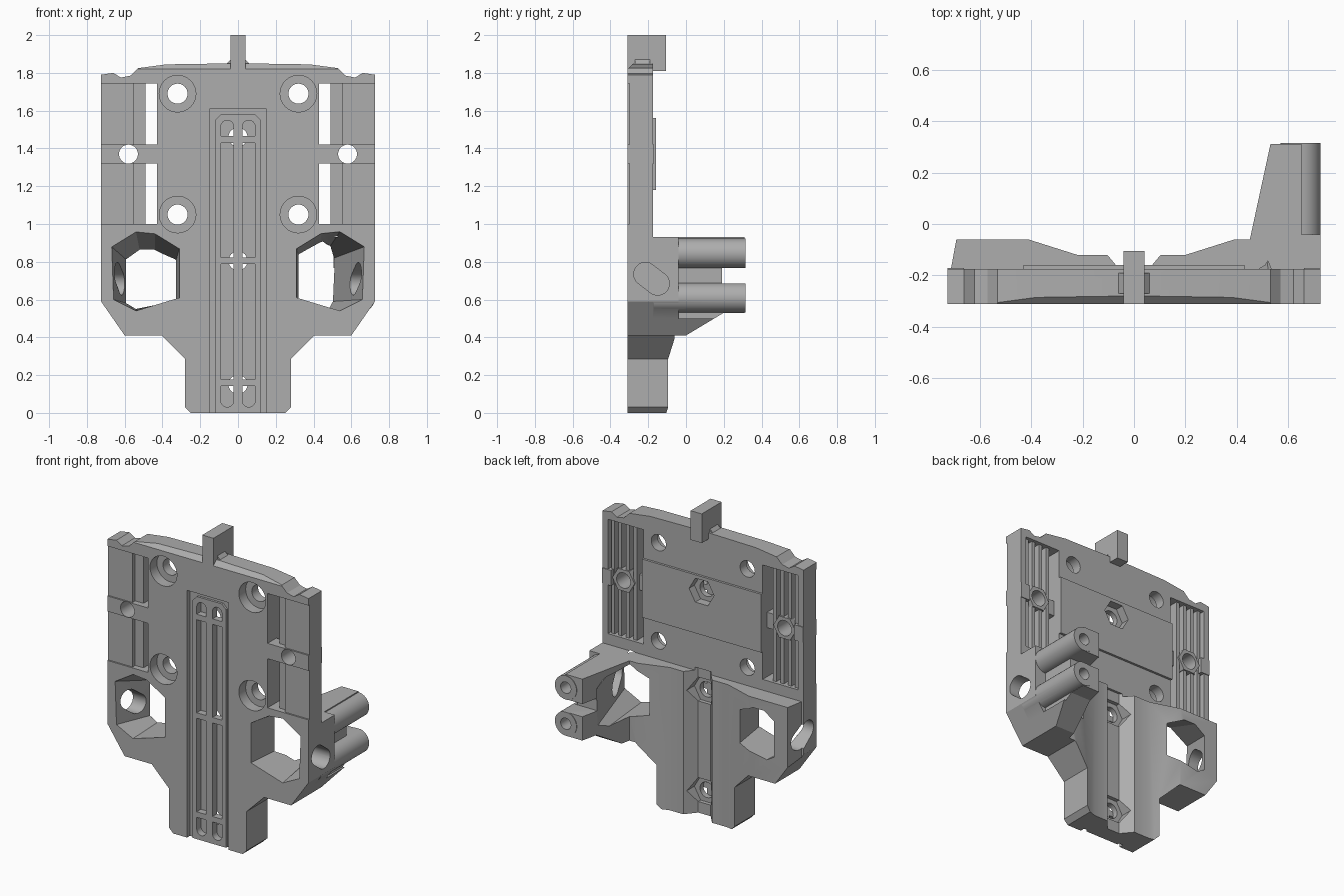
import bpy, bmesh, math
from mathutils import Vector

cube = bpy.data.objects.get("Cube")
if cube:
    bpy.data.objects.remove(cube, do_unlink=True)

grey = bpy.data.materials.new("plain grey")
grey.use_nodes = True
colour = (0.42, 0.42, 0.42, 1)
grey.diffuse_color = colour
grey.node_tree.nodes["Principled BSDF"].inputs["Base Color"].default_value = colour

PLACE = {"x": lambda p, d: (d, p[0], p[1]),
         "y": lambda p, d: (p[0], d, p[1]),
         "z": lambda p, d: (p[0], p[1], d)}


def loft(name, first, last, axis, a, b):
    """Solid between two outlines with equal point counts."""
    bm = bmesh.new()
    lo = [bm.verts.new(PLACE[axis](p, a)) for p in first]
    hi = [bm.verts.new(PLACE[axis](p, b)) for p in last]
    n = len(lo)
    bm.faces.new(lo)
    bm.faces.new(hi[::-1])
    for i in range(n):
        j = (i + 1) % n
        bm.faces.new((lo[i], hi[i], hi[j], lo[j]))
    bmesh.ops.recalc_face_normals(bm, faces=bm.faces)
    mesh = bpy.data.meshes.new(name)
    bm.to_mesh(mesh)
    bm.free()
    mesh.materials.append(grey)
    obj = bpy.data.objects.new(name, mesh)
    bpy.context.scene.collection.objects.link(obj)
    return obj


def prism(name, pts, axis, a, b):
    return loft(name, pts, pts, axis, a, b)


def box(name, x0, x1, y0, y1, z0, z1):
    return prism(name, [(x0, y0), (x1, y0), (x1, y1), (x0, y1)], "z", z0, z1)


def ring(cx, cy, r, n=32, turn=0.0):
    return [(cx + r * math.cos(turn + math.tau * i / n),
             cy + r * math.sin(turn + math.tau * i / n)) for i in range(n)]


def obround(p, q, r, n=12):
    p, q = Vector(p), Vector(q)
    d = q - p
    ang = math.atan2(d.y, d.x)
    pts = []
    for c, start in ((q, ang - math.pi / 2), (p, ang + math.pi / 2)):
        for i in range(n + 1):
            t = start + math.pi * i / n
            pts.append((c.x + r * math.cos(t), c.y + r * math.sin(t)))
    return pts


def combine(body, tool, how):
    mod = body.modifiers.new("join", "BOOLEAN")
    mod.operation, mod.solver, mod.object = how, "EXACT", tool
    bpy.context.view_layer.update()
    graph = bpy.context.evaluated_depsgraph_get()
    mesh = bpy.data.meshes.new_from_object(body.evaluated_get(graph))
    body.modifiers.clear()
    body.data = mesh
    bpy.data.objects.remove(tool, do_unlink=True)


def add(tool):
    combine(body, tool, "UNION")


def cut(tool):
    combine(body, tool, "DIFFERENCE")


def flip(pts, s):
    return [(s * x, z) for x, z in pts]


FRONT, BACK, SIDE = -0.31, -0.175, 0.725

# Main plate
low = [(0.25, 0), (0.28, 0.03), (0.28, 0.285), (0.405, 0.41), (0.6, 0.41), (SIDE, 0.59)]
crown = [(SIDE, 1.79), (0.66, 1.8), (0.62, 1.775), (0.57, 1.785), (0.53, 1.825),
         (0.38, 1.845), (0.06, 1.85)]
half = low + crown
body = prism("mounting_bracket", half + flip(half, -1)[::-1], "y", FRONT, BACK)
cut(prism("crown_chamfer", [(-0.32, 1.81), (-0.27, 1.86), (-0.32, 1.86)], "x", -0.53, 0.53))

# Thick lower cheeks and the long arm on the left side
lower = low + [(SIDE, 0.93)]
cheeks = prism("cheeks", lower + flip(lower, -1)[::-1], "y", FRONT, 0.4)
plan = [(-SIDE, FRONT), (-SIDE, -0.25), (-0.69, -0.06), (-0.41, -0.06), (-0.22, -0.12),
        (0.2, -0.12), (0.39, -0.06), (0.45, -0.06), (0.53, 0.31), (SIDE, 0.31), (SIDE, FRONT)]
combine(cheeks, prism("cheek_plan", plan, "z", -0.1, 1.1), "INTERSECT")
slope = [(0, 0.3), (0, 0.41), (0.2, 0.53), (0.5, 0.53), (0.5, 0.3)]
combine(cheeks, prism("arm_underside", slope, "x", 0, 1), "DIFFERENCE")
add(cheeks)
cut(box("arm_outer_relief", 0.65, 0.8, -0.04, 0.4, 0.5, 1))
for z in (0.845, 0.61):
    add(prism("arm_tube", ring(0.647, z, 0.078), "y", -0.17, 0.314))

# Angled window in each cheek, with an oval slot through its outer wall
rim = [(0.67, 0.88), (0.54, 0.96), (0.44, 0.95), (0.31, 0.87), (0.31, 0.61),
       (0.54, 0.54), (0.66, 0.6)]
throat = [(0.59, 0.81), (0.52, 0.86), (0.44, 0.86), (0.33, 0.8), (0.33, 0.59),
          (0.54, 0.55), (0.59, 0.58)]
inner = [(min(x, 0.5), z) for x, z in throat]
inner[0], inner[1], inner[5], inner[6] = (0.51, 0.82), (0.48, 0.87), (0.47, 0.56), (0.5, 0.59)
cut(loft("right_window", flip(rim, -1), flip(throat, -1), "y", -0.315, -0.05))
cut(loft("left_window", rim, inner, "y", -0.315, 0.2))
for s in (-1, 1):
    cut(prism("side_slot", obround((-0.215, 0.735), (-0.15, 0.685), 0.062), "x",
              min(s * 0.56, s * 0.8), max(s * 0.56, s * 0.8)))
cut(box("arm_end_slot", 0.4, 0.8, 0.19, 0.4, 0.685, 0.768))
for z in (0.845, 0.61):
    cut(prism("tube_bore", ring(0.647, z, 0.037, 24), "y", 0.13, 0.4))

# Back channel and raised centre panel
cut(prism("back_channel", [(-0.12, -0.1), (-0.045, -0.19), (0.045, -0.19), (0.12, -0.1)],
          "z", -0.1, 0.95))
add(box("back_panel", -0.43, 0.43, -0.2, -0.16, 1.18, 1.56))

# Side bays: rear pocket, open gap, ribs and a drilled crossbar
for s in (-1, 1):
    def bay(name, x0, x1, y0, y1, z0=1.0, z1=1.745):
        return box(name, min(s * x0, s * x1), max(s * x0, s * x1), y0, y1, z0, z1)
    cut(bay("front_recess", 0.43, 0.8, -0.4, -0.3))
    cut(bay("rear_pocket", 0.43, 0.685, -0.25, -0.1))
    cut(bay("open_gap", 0.43, 0.49, -0.4, -0.1))
    cut(bay("front_step", 0.48, 0.55, -0.4, -0.272))
    for x in (0.49, 0.545, 0.6, 0.65):
        add(bay("rib", x, x + 0.024, -0.26, -0.195, 0.99, 1.755))
    add(bay("crossbar", 0.42, SIDE, FRONT, -0.22, 1.32, 1.42))
    add(bay("bar_block", 0.66, SIDE, -0.24, -0.17, 1.32, 1.42))
    add(prism("bar_boss", ring(s * 0.58, 1.37, 0.08, 6), "y", -0.25, -0.185))
    cut(prism("bar_hole", ring(s * 0.58, 1.37, 0.05), "y", -0.4, -0.1))
    # Counterbored screw holes
    for z in (1.05, 1.69):
        cut(prism("counterbore", ring(s * 0.32, z, 0.097), "y", -0.4, -0.24))
        cut(prism("screw_hole", ring(s * 0.32, z, 0.053), "y", -0.4, -0.1))

# Front rail: shallow recess, raised insert and two long slots
cut(box("rail_recess", -0.15, 0.15, -0.4, -0.28, -0.1, 1.61))
insert = [(-0.12, 0), (0.12, 0), (0.12, 1.55), (0.09, 1.58), (-0.09, 1.58), (-0.12, 1.55)]
add(prism("rail_insert", insert, "y", -0.295, -0.27))
for x in (-0.057, 0.057):
    cut(prism("rail_slot", obround((x, 0.065), (x, 1.515), 0.034), "y", -0.4, -0.25))

# Nut pockets and bolt holes, bridged by small bars at the front
for z in (0.15, 0.805, 1.46):
    cut(prism("nut_pocket", ring(0, z, 0.09, 6), "y", -0.215, -0.05))
    cut(prism("bolt_hole", ring(0, z, 0.05), "y", -0.2505, -0.05))
for z in (0.16, 0.805, 1.447):
    add(box("slot_bar", -0.1, 0.1, -0.295, -0.252, z - 0.018, z + 0.018))

# Top tab
add(box("top_tab", -0.04, 0.04, FRONT, -0.105, 1.81, 2.0))
flare = [(-0.07, 1.84), (0.07, 1.84), (0.03, 1.88), (-0.03, 1.88)]
add(prism("tab_flare", flare, "y", -0.27, -0.19))

# Smooth the round walls, keep edges crisp
bpy.ops.object.select_all(action="DESELECT")
body.select_set(True)
bpy.context.view_layer.objects.active = body
bpy.ops.object.shade_smooth_by_angle(angle=math.radians(25))
